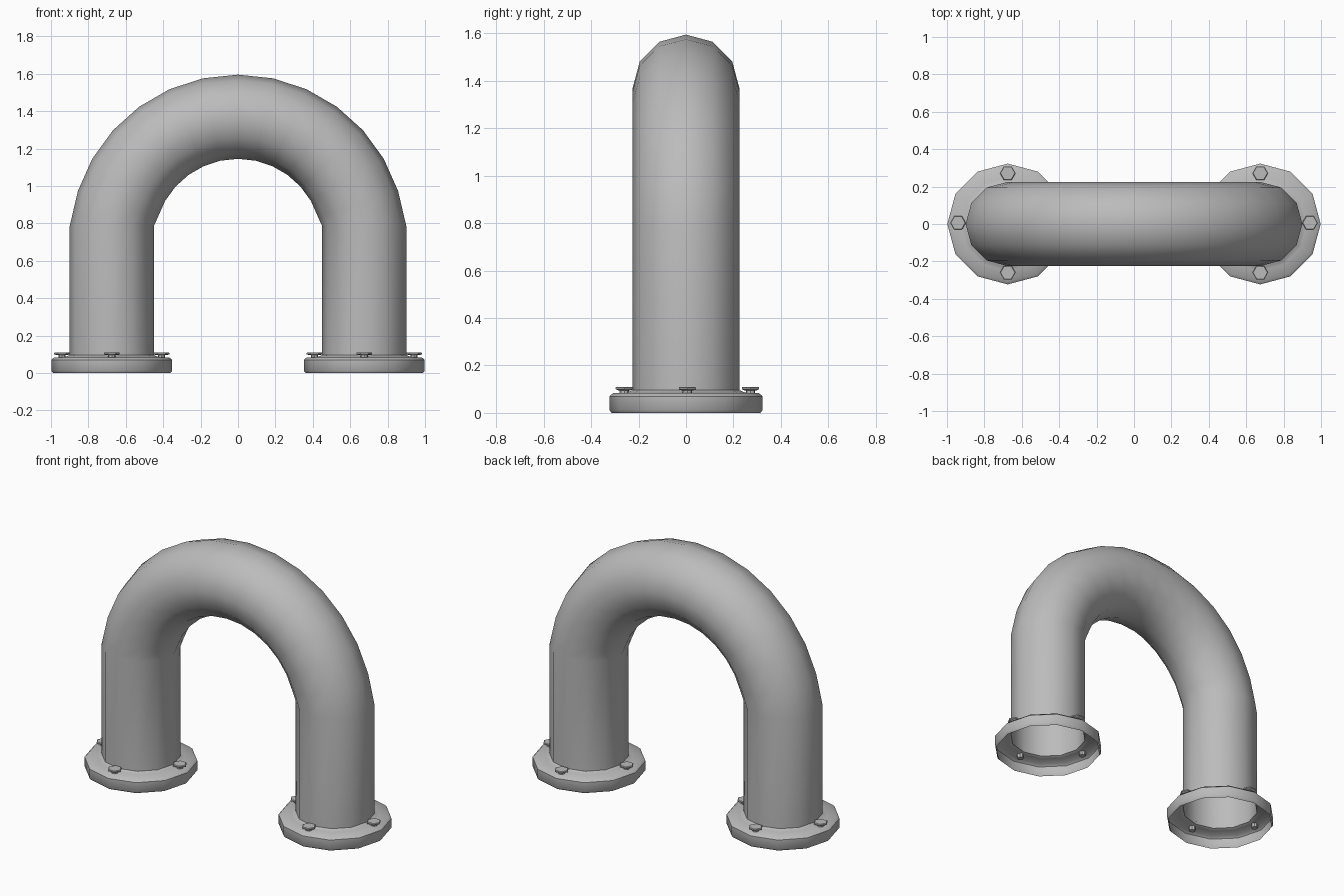
import bpy, bmesh
from math import sin, cos, pi, radians
from mathutils import Vector

cube = bpy.data.objects.get("Cube")
if cube:
    bpy.data.objects.remove(cube, do_unlink=True)

SIDES = 12
PIPE_R = 0.225     # tube radius
LEG_X = 0.675      # distance of each leg from the middle
BEND_Z = 0.695     # height of the bend's centre

grey = bpy.data.materials.new("grey metal")
grey.use_nodes = True
grey.diffuse_color = (0.5, 0.5, 0.5, 1)
grey.node_tree.nodes["Principled BSDF"].inputs["Base Color"].default_value = (0.5, 0.5, 0.5, 1)


def loft(name, rings, cap=False, smooth=40):
    """Skin a list of point rings into one object."""
    bm = bmesh.new()
    loops = [[bm.verts.new(p) for p in ring] for ring in rings]
    n = len(loops[0])
    for a, b in zip(loops, loops[1:]):
        for i in range(n):
            j = (i + 1) % n
            bm.faces.new((a[i], a[j], b[j], b[i]))
    if cap:
        bm.faces.new(loops[0][::-1])
        bm.faces.new(loops[-1])
    mesh = bpy.data.meshes.new(name)
    bm.to_mesh(mesh)
    bm.free()
    mesh.materials.append(grey)
    obj = bpy.data.objects.new(name, mesh)
    bpy.context.collection.objects.link(obj)
    bpy.ops.object.select_all(action='DESELECT')
    obj.select_set(True)
    bpy.context.view_layer.objects.active = obj
    bpy.ops.object.shade_smooth_by_angle(angle=radians(smooth))
    return obj


def ring(centre, r, n=SIDES, out=Vector((1, 0, 0))):
    """Circle of points spanned by the outward direction and the y axis."""
    y = Vector((0, 1, 0))
    return [Vector(centre) + r * (cos(2 * pi * i / n) * out + sin(2 * pi * i / n) * y)
            for i in range(n)]


def lathe(name, x, y, profile, n=SIDES, **options):
    return loft(name, [ring((x, y, z), r, n) for r, z in profile], **options)


# Pipe: straight legs joined by a half-circle bend
rings = [ring((LEG_X, 0, z), PIPE_R) for z in (0.09, 0.785)]
for k in range(1, 14):
    a = radians(6 + 12 * k)
    out = Vector((cos(a), 0, sin(a)))
    rings.append(ring(Vector((0, 0, BEND_Z)) + LEG_X * out, PIPE_R, out=out))
left = Vector((-1, 0, 0))
rings += [ring((-LEG_X, 0, z), PIPE_R, out=left) for z in (0.785, 0.09)]
loft("pipe", rings)

# Flanges: hollow collars, open underneath, with four bolts each
collar = [(0.314, 0), (0.323, 0.012), (0.323, 0.07), (0.308, 0.083),
          (0.25, 0.085), (0.235, 0.092), (PIPE_R, 0.096)]
stem = [(0.02, 0.06), (0.02, 0.1)]
head = [(0.03, 0.095), (0.042, 0.1), (0.042, 0.107), (0.038, 0.11)]
for side, x in (("left", LEG_X), ("right", -LEG_X)):
    lathe(side + "_flange", x, 0, collar)
    for i in range(4):
        bx, by = x + 0.266 * cos(i * pi / 2), 0.266 * sin(i * pi / 2) + 0.006
        lathe(f"{side}_bolt_stem_{i + 1}", bx, by, stem, 8, cap=True)
        lathe(f"{side}_bolt_head_{i + 1}", bx, by, head, 6, cap=True, smooth=20)
